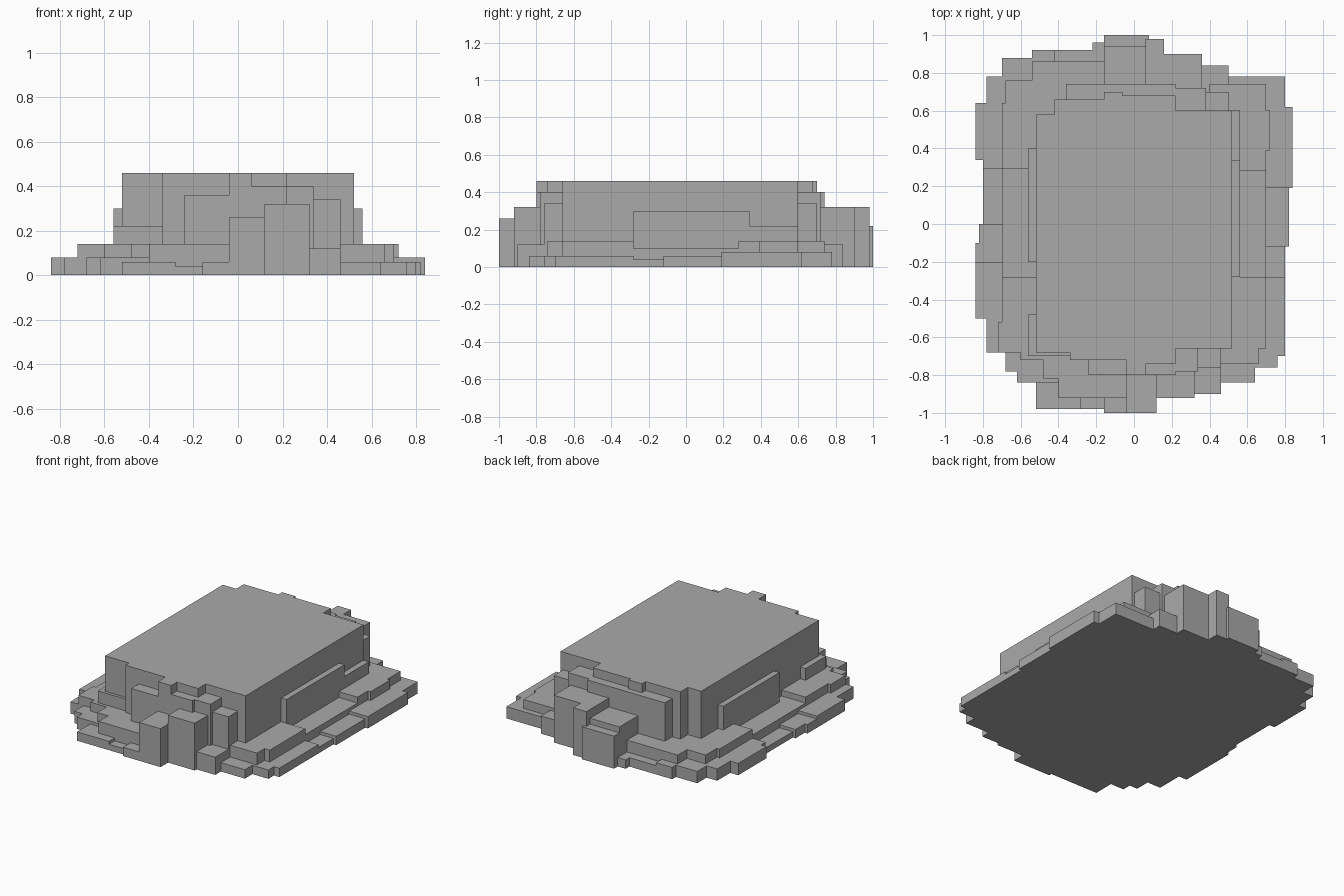
import bpy, bmesh

stone = bpy.data.materials.new("plain grey")
stone.diffuse_color = (0.4, 0.4, 0.4, 1)


def stepped_part(name, blocks):
    """One object made of upright blocks (x0, x1, y0, y1, height) standing on the ground."""
    bm = bmesh.new()
    for x0, x1, y0, y1, h in blocks:
        for v in bmesh.ops.create_cube(bm, size=1)["verts"]:
            v.co.x = x1 if v.co.x > 0 else x0
            v.co.y = y1 if v.co.y > 0 else y0
            v.co.z = h if v.co.z > 0 else 0
    mesh = bpy.data.meshes.new(name)
    bm.to_mesh(mesh)
    bm.free()
    mesh.materials.append(stone)
    bpy.context.collection.objects.link(bpy.data.objects.new(name, mesh))


# Thin bottom steps along each side
stepped_part("base_right", [
    (.40, .80, .60, .78, .08), (.60, .84, .19, .62, .08), (.60, .82, -.12, .19, .06),
    (.60, .80, -.28, -.12, .04), (.60, .80, -.70, -.28, .06), (.50, .76, -.76, -.60, .06),
    (.40, .64, -.84, -.60, .06)])
stepped_part("base_left", [
    (-.78, -.60, -.68, -.50, .08), (-.84, -.60, -.50, -.20, .08), (-.84, -.60, -.20, -.10, .06),
    (-.82, -.60, -.10, 0, .06), (-.80, -.60, 0, .29, .04), (-.80, -.60, .29, .34, .08),
    (-.84, -.60, .34, .64, .08), (-.78, -.60, .60, .78, .08)])
stepped_part("base_front", [
    (-.16, -.04, -1.0, -.80, .06), (-.28, -.16, -.98, -.80, .04), (-.52, -.28, -.98, -.80, .06),
    (-.62, -.40, -.84, -.60, .08), (-.68, -.50, -.78, -.60, .08)])
stepped_part("base_back", [
    (-.70, -.42, .70, .88, .08), (-.54, -.42, .80, .92, .08), (-.42, -.22, .80, .92, .06),
    (-.22, -.16, .80, .96, .06)])

# Middle terrace ring
stepped_part("terrace_right", [
    (.50, .70, -.66, -.28, .14), (.50, .70, -.28, .28, .10), (.50, .70, .28, .39, .14),
    (.50, .72, .39, .60, .14), (.40, .70, .60, .74, .14), (.40, .66, -.74, -.60, .14)])
stepped_part("terrace_left", [
    (-.72, -.50, -.68, -.52, .14), (-.70, -.50, -.52, -.28, .14), (-.70, -.50, -.28, .29, .10),
    (-.70, -.50, .29, .64, .14), (-.68, -.40, .50, .76, .14)])
stepped_part("terrace_front", [
    (-.40, -.04, -.92, -.60, .14), (-.48, -.30, -.82, -.60, .14), (-.60, -.40, -.72, -.60, .14),
    (.32, .46, -.90, -.60, .12)])
stepped_part("terrace_back", [(-.54, -.10, .60, .86, .14), (.30, .50, .60, .84, .12)])

# Ledges and buttresses against the main block
stepped_part("side_ledges", [
    (.50, .56, -.28, .34, .30), (.50, .56, .34, .60, .22),
    (-.56, -.50, -.20, .40, .30), (-.56, -.34, -.70, -.48, .22)])
stepped_part("front_buttresses", [
    (-.04, .12, -1.0, -.70, .26), (.12, .32, -.92, -.70, .32), (-.24, -.04, -.80, -.60, .36),
    (.06, .22, -.80, -.60, .40), (.22, .34, -.78, -.60, .40), (.34, .46, -.76, -.60, .34)])
stepped_part("back_buttresses", [
    (-.16, .08, .90, 1.0, .22), (-.16, .06, .70, .94, .26), (.06, .16, .70, .98, .32),
    (.16, .36, .60, .90, .32), (-.36, .22, .60, .74, .40), (.22, .38, .50, .72, .40),
    (.38, .50, .50, .70, .34)])

# Tall flat-topped main block
stepped_part("main_block", [
    (-.52, .52, -.66, .58, .46), (-.42, .52, .50, .60, .46), (-.42, .22, .50, .66, .46),
    (-.16, .22, .50, .68, .46), (-.16, -.06, .50, .70, .46), (-.52, .22, -.68, -.60, .46),
    (-.34, .22, -.72, -.60, .46), (-.04, .22, -.74, -.60, .46), (-.04, .06, -.80, -.60, .46)])
